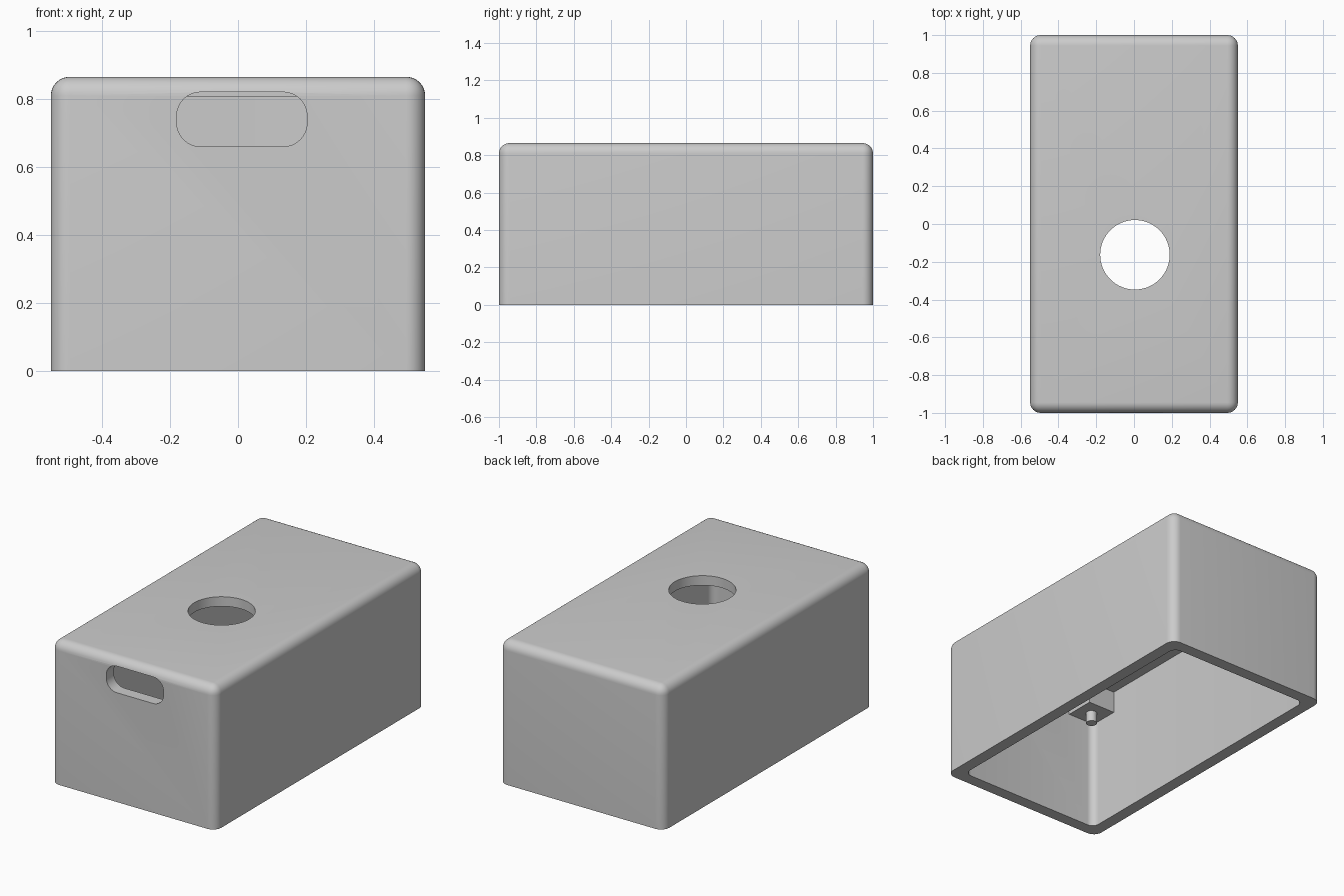
import bpy
import bmesh
import math
from mathutils import Vector

if "Cube" in bpy.data.objects:
    bpy.data.objects.remove(bpy.data.objects["Cube"], do_unlink=True)

WIDTH, LENGTH, HEIGHT = 1.10, 2.0, 0.865
WALL, CEILING, RADIUS = 0.073, 0.807, 0.056

grey = bpy.data.materials.new("plain grey")
grey.use_nodes = True
colour = (0.6, 0.6, 0.6, 1)
grey.diffuse_color = colour
grey.node_tree.nodes["Principled BSDF"].inputs["Base Color"].default_value = colour


def finish(name, bm):
    mesh = bpy.data.meshes.new(name)
    bmesh.ops.recalc_face_normals(bm, faces=bm.faces)
    bm.to_mesh(mesh)
    bm.free()
    mesh.materials.append(grey)
    obj = bpy.data.objects.new(name, mesh)
    bpy.context.collection.objects.link(obj)
    return obj


def box(name, low, high, radius=0, rounded=None):
    """Box between two corners; edges that pass the rule are rounded."""
    low, high = Vector(low), Vector(high)
    bm = bmesh.new()
    bmesh.ops.create_cube(bm, size=1)
    for v in bm.verts:
        v.co = (low + high) / 2 + v.co * (high - low)
    if rounded:
        edges = [e for e in bm.edges if rounded(e.verts[0].co, e.verts[1].co)]
        bmesh.ops.bevel(bm, geom=edges, offset=radius, segments=8,
                        profile=0.5, affect='EDGES', clamp_overlap=True)
    return finish(name, bm)


def cylinder(name, x, y, low, high, radius, sides):
    bm = bmesh.new()
    bmesh.ops.create_cone(bm, cap_ends=True, segments=sides, radius1=radius,
                          radius2=radius, depth=high - low)
    bmesh.ops.translate(bm, verts=bm.verts, vec=(x, y, (low + high) / 2))
    return finish(name, bm)


def select(obj):
    bpy.ops.object.select_all(action='DESELECT')
    obj.select_set(True)
    bpy.context.view_layer.objects.active = obj


def cut(target, cutter):
    cutter.hide_render = True
    mod = target.modifiers.new("cut", 'BOOLEAN')
    mod.operation, mod.solver, mod.object = 'DIFFERENCE', 'EXACT', cutter
    select(target)
    bpy.ops.object.modifier_apply(modifier=mod.name)
    bpy.data.objects.remove(cutter, do_unlink=True)


def smooth(obj):
    select(obj)
    bpy.ops.object.shade_smooth_by_angle(angle=math.radians(30))


def upright(a, b):
    return abs(a.z - b.z) > 0.01


def along_y(a, b):
    return abs(a.y - b.y) > 0.01


# Outer shell: rounded everywhere but the open bottom rim
hx, hy = WIDTH / 2, LENGTH / 2
shell = box("case_shell", (-hx, -hy, 0), (hx, hy, HEIGHT), RADIUS,
            lambda a, b: max(a.z, b.z) > 0.1)

# Hollow interior, open below
ix, iy = hx - WALL, hy - WALL
cut(shell, box("cavity", (-ix, -iy, -0.2), (ix, iy, CEILING), 0.045, upright))

# Round opening in the top
cut(shell, cylinder("top_hole", 0.005, -0.163, 0.7, 1, 0.184, 64))

# Rounded slot in the front wall
cut(shell, box("front_slot", (-0.18, -1.1, 0.66), (0.203, -0.85, 0.82), 0.07, along_y))
smooth(shell)

# Corner mounting blocks with locating pegs under the ceiling
BLOCK, BLOCK_LOW, PEG_LOW = 0.18, 0.675, 0.61
for sx, side in ((-1, "right"), (1, "left")):
    for sy, end in ((-1, "front"), (1, "back")):
        cx, cy = sx * (ix - BLOCK / 2), sy * (iy - BLOCK / 2)
        h = BLOCK / 2
        box(f"{end}_{side}_block", (cx - h, cy - h, BLOCK_LOW),
            (cx + h, cy + h, CEILING + 0.01))
        smooth(cylinder(f"{end}_{side}_peg", cx, cy, PEG_LOW, BLOCK_LOW + 0.01, 0.031, 24))
